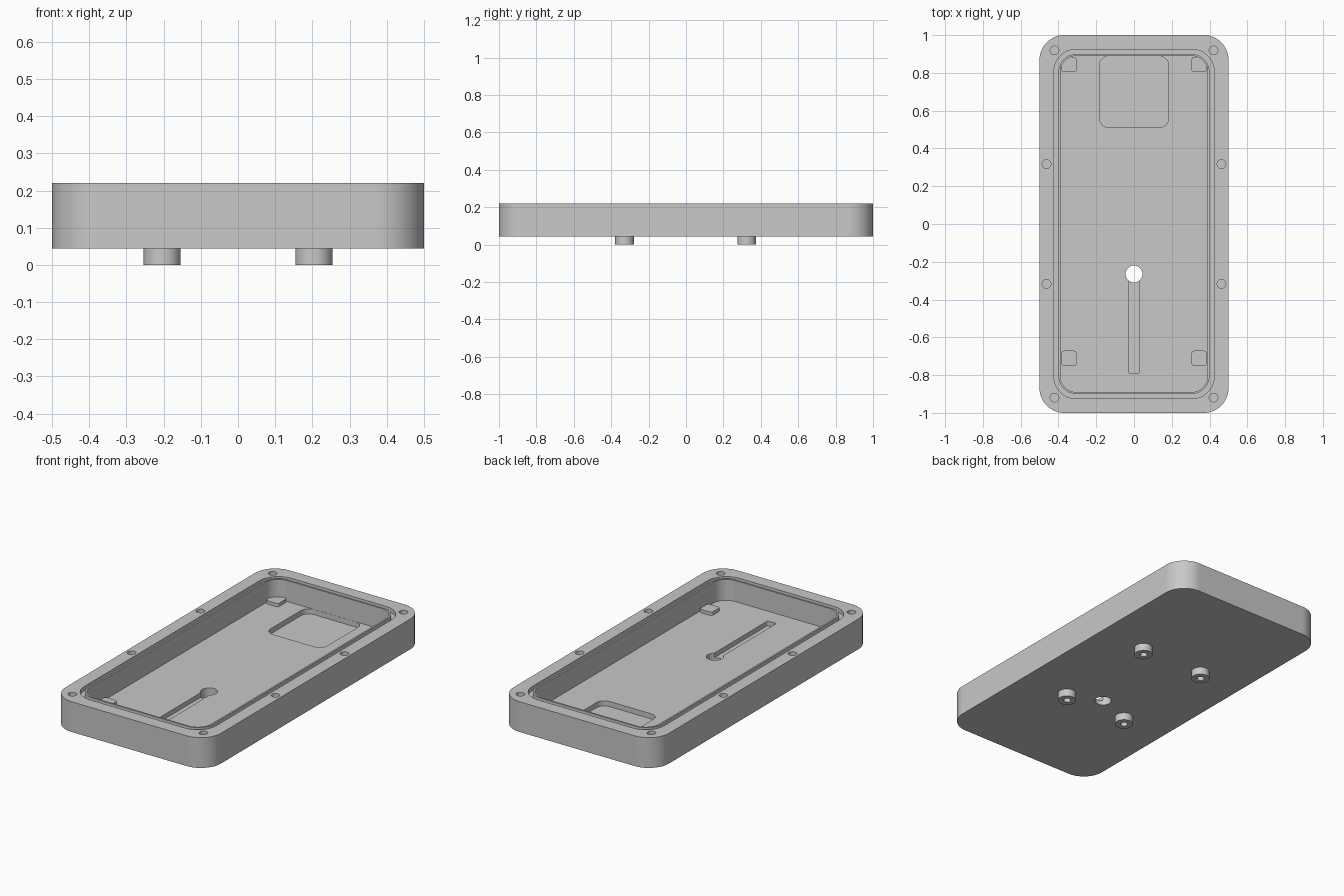
import bpy
import bmesh
from math import cos, sin, pi

old = bpy.data.objects.get("Cube")
if old:
    bpy.data.objects.remove(old, do_unlink=True)

grey = bpy.data.materials.new("plain grey")
grey.use_nodes = True
COLOUR = (0.58, 0.58, 0.58, 1)
grey.diffuse_color = COLOUR
grey.node_tree.nodes["Principled BSDF"].inputs["Base Color"].default_value = COLOUR

RIM, BASE, FLOOR = 0.22, 0.044, 0.098


def prism(name, x, y, half_x, half_y, low, high, radius, steps=12):
    """Upright block with a rounded rectangular outline."""
    bm = bmesh.new()
    ring = []
    for k, (sx, sy) in enumerate([(1, 1), (-1, 1), (-1, -1), (1, -1)]):
        cx, cy = x + sx * (half_x - radius), y + sy * (half_y - radius)
        for i in range(steps + 1):
            a = (k + i / steps) * pi / 2
            ring.append(bm.verts.new((cx + radius * cos(a), cy + radius * sin(a), low)))
    bmesh.ops.remove_doubles(bm, verts=ring, dist=1e-5)
    face = bm.faces.new([v for v in ring if v.is_valid])
    moved = bmesh.ops.extrude_face_region(bm, geom=[face])["geom"]
    tops = [g for g in moved if isinstance(g, bmesh.types.BMVert)]
    bmesh.ops.translate(bm, verts=tops, vec=(0, 0, high - low))
    bmesh.ops.recalc_face_normals(bm, faces=bm.faces)
    mesh = bpy.data.meshes.new(name)
    bm.to_mesh(mesh)
    bm.free()
    mesh.materials.append(grey)
    obj = bpy.data.objects.new(name, mesh)
    bpy.context.collection.objects.link(obj)
    return obj


def round_bar(name, x, y, radius, low, high):
    return prism(name, x, y, radius, radius, low, high, radius, 8)


def activate(obj):
    bpy.ops.object.select_all(action="DESELECT")
    obj.select_set(True)
    bpy.context.view_layer.objects.active = obj


def cut(target, cutter):
    """Subtract the cutter from the target and discard it."""
    mod = target.modifiers.new("cut", "BOOLEAN")
    mod.operation, mod.solver, mod.object = "DIFFERENCE", "EXACT", cutter
    activate(target)
    bpy.ops.object.modifier_apply(modifier=mod.name)
    bpy.data.objects.remove(cutter, do_unlink=True)


def finish(obj):
    activate(obj)
    bpy.ops.object.shade_smooth_by_angle(angle=pi / 6)
    mod = obj.modifiers.new("even shading", "WEIGHTED_NORMAL")
    mod.keep_sharp = True


# Tray with its main pocket
tray = prism("tray", 0, 0, 0.5, 1, BASE, RIM, 0.13, 16)
cut(tray, prism("pocket", 0, 0, 0.39, 0.89, FLOOR, 0.3, 0.085))

# Seal groove around the pocket, leaving a thin lip
groove = prism("seal_groove", 0, 0, 0.425, 0.925, RIM - 0.025, 0.3, 0.12)
cut(groove, prism("lip", 0, 0, 0.4, 0.9, 0.1, 0.4, 0.095))
cut(tray, groove)

# Floor recess, cable slot and through hole
cut(tray, prism("recess", 0, 0.7, 0.183, 0.189, FLOOR - 0.03, 0.15, 0.05))
cut(tray, prism("slot", 0, -0.53, 0.028, 0.26, FLOOR - 0.027, 0.15, 0.008, 4))
cut(tray, round_bar("through_hole", 0, -0.265, 0.045, 0, 0.15))

# Blind screw holes in the rim
for sx in (-1, 1):
    for sy in (-1, 1):
        for x, y in [(0.421, 0.919), (0.463, 0.317)]:
            cut(tray, round_bar("screw_hole", sx * x, sy * y, 0.023, RIM - 0.1, 0.3))
finish(tray)

# Support pads in the pocket and bored feet beneath the tray
for side, sx in (("right", -1), ("left", 1)):
    for end, y in (("front", -0.711), ("back", 0.844)):
        finish(prism(f"{end}_{side}_pad", sx * 0.345, y, 0.04, 0.04,
                     FLOOR - 0.005, 0.118, 0.014, 5))
    for end, y in (("front", -0.329), ("back", 0.325)):
        foot = round_bar(f"{end}_{side}_foot", sx * 0.204, y, 0.05, 0, BASE + 0.006)
        cut(foot, round_bar("foot_bore", sx * 0.204, y, 0.02, -0.1, BASE - 0.004))
        finish(foot)
